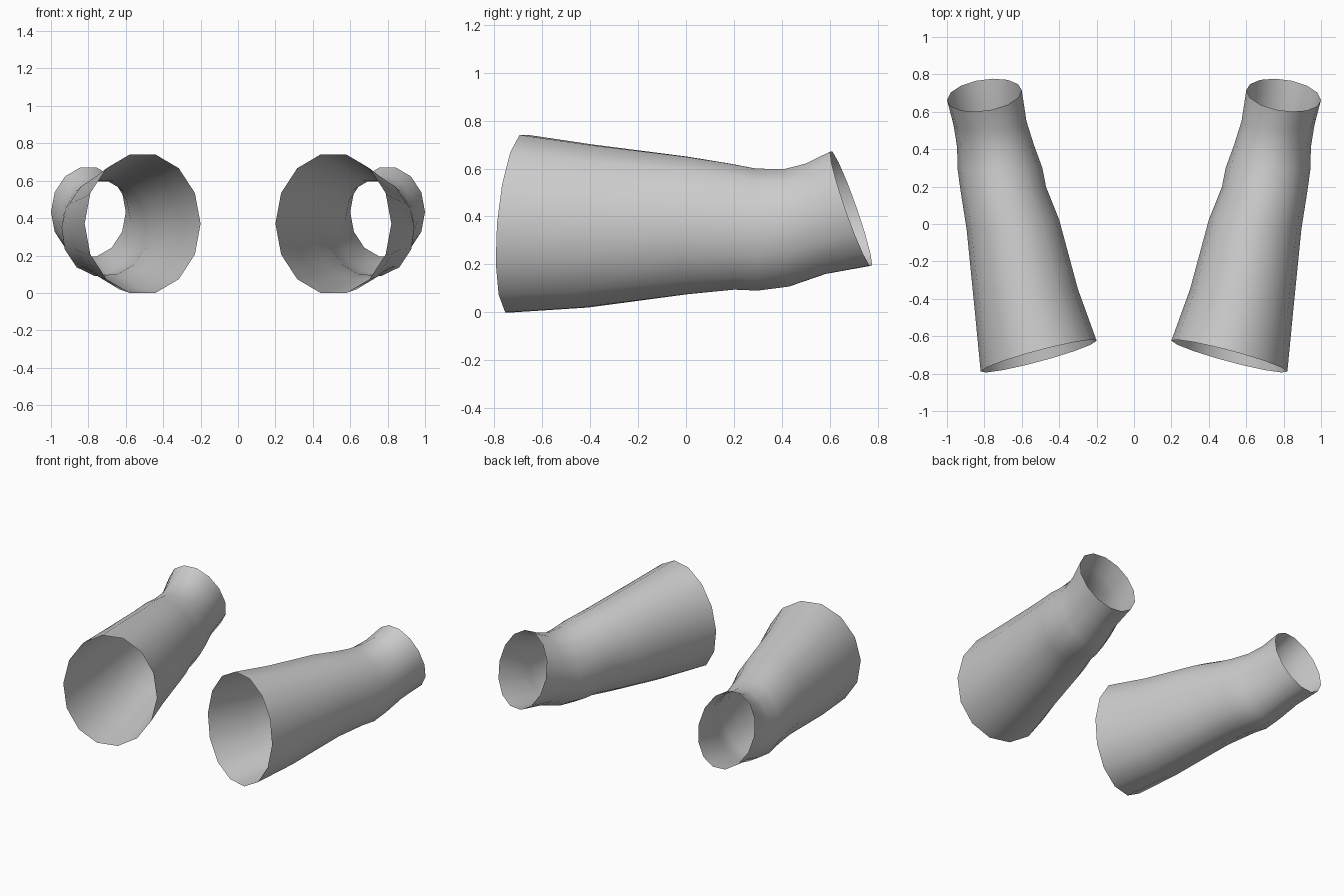
import bpy
import bmesh
from math import cos, sin, tau, radians

if "Cube" in bpy.data.objects:
    bpy.data.objects.remove(bpy.data.objects["Cube"])

SIDES = 14
# Each ring: inner (x, y), outer (x, y), top (y, z), bottom (y, z), lower-outer bulge
RINGS = [
    ((.20, -.61), (.82, -.775), (-.69, .74), (-.75, .0), 0),
    ((.30, -.34), (.85, -.47), (-.41, .70), (-.43, .02), 0),
    ((.40, .02), (.895, -.03), (.0, .65), (.0, .075), 0),
    ((.47, .20), (.925, .18), (.17, .622), (.20, .10), .04),
    ((.49, .30), (.94, .29), (.29, .60), (.30, .097), .05),
    ((.535, .43), (.946, .42), (.40, .597), (.42, .107), .0),
    ((.575, .55), (.965, .53), (.50, .62), (.58, .16), 0),
    ((.60, .71), (1.0, .66), (.61, .67), (.775, .195), 0),
]


def ring_points(inner, outer, top, bottom, bulge):
    cx, rx = (inner[0] + outer[0]) / 2, (outer[0] - inner[0]) / 2
    cz, rz = (top[1] + bottom[1]) / 2, (top[1] - bottom[1]) / 2
    cy = (inner[1] + outer[1] + top[0] + bottom[0]) / 4
    uy, vy = (outer[1] - inner[1]) / 2, (top[0] - bottom[0]) / 2
    flat = cos(tau / SIDES / 2)  # flat top and bottom reach the full height
    for i in range(SIDES):
        a = tau * i / SIDES
        s = 1 + bulge * max(0, cos(a + radians(45))) ** 4
        c, h = cos(a) * s, sin(a) / flat * s
        yield (cx + rx * c, cy + uy * c + vy * h, cz + rz * h)


# Open tapering sleeve, lofted ring by ring and mirrored across x
bm = bmesh.new()
loops = [[bm.verts.new(p) for p in ring_points(*r)] for r in RINGS]
for a, b in zip(loops, loops[1:]):
    for i in range(SIDES):
        j = (i + 1) % SIDES
        bm.faces.new((a[i], b[i], b[j], a[j])).smooth = True
mesh = bpy.data.meshes.new("forearm_sleeves")
bm.to_mesh(mesh)
bm.free()
sleeves = bpy.data.objects.new("forearm_sleeves", mesh)
bpy.context.collection.objects.link(sleeves)
mirror = sleeves.modifiers.new("mirror", 'MIRROR')
mirror.use_axis[0] = True
mirror.use_mirror_merge = False
